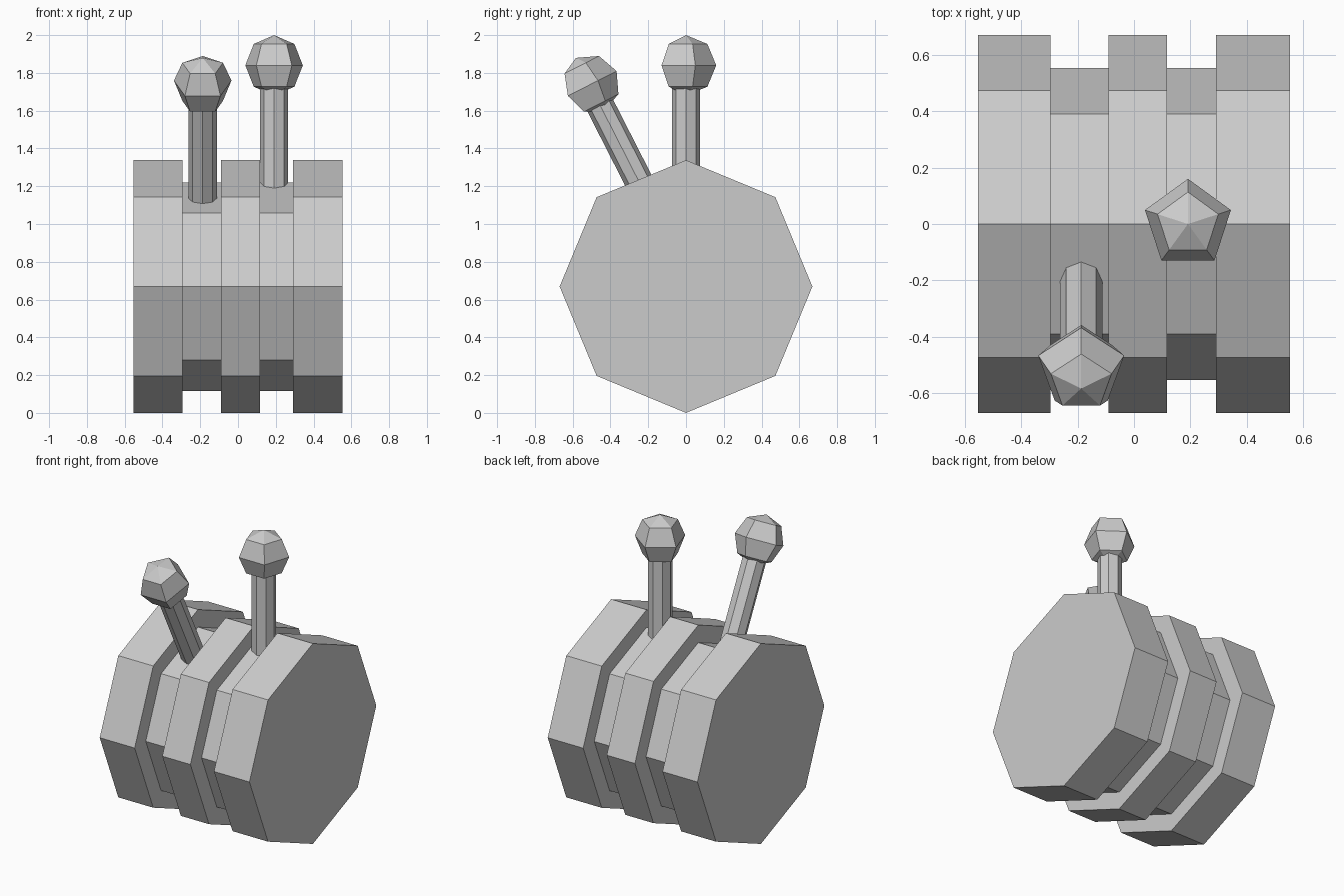
import bpy, bmesh
from math import sin, cos, pi, radians
from mathutils import Matrix

if "Cube" in bpy.data.objects:
    bpy.data.objects.remove(bpy.data.objects["Cube"])

AXIS_Z = 0.669  # height of the drum axis


def make_object(name, bm):
    bmesh.ops.recalc_face_normals(bm, faces=bm.faces)
    mesh = bpy.data.meshes.new(name)
    bm.to_mesh(mesh)
    bm.free()
    obj = bpy.data.objects.new(name, mesh)
    bpy.context.collection.objects.link(obj)
    return obj


# Stepped octagonal drum: (x, radius) profile swept around the x axis
R, G = 0.669, 0.552
profile = [(-0.553, R), (-0.295, R), (-0.295, G), (-0.091, G), (-0.091, R),
           (0.117, R), (0.117, G), (0.291, G), (0.291, R), (0.553, R)]
bm = bmesh.new()
rings = [[bm.verts.new((x, r * cos(i * pi / 4), AXIS_Z + r * sin(i * pi / 4)))
          for i in range(8)] for x, r in profile]
for a, b in zip(rings, rings[1:]):
    for i in range(8):
        j = (i + 1) % 8
        bm.faces.new((a[i], a[j], b[j], b[i]))
bm.faces.new(rings[0])
bm.faces.new(rings[-1])
make_object("drum", bm)


def lever(side, knob_centre, tilt):
    """Octagonal rod with a five-sided ball knob, leaning towards -y by tilt."""
    place = Matrix.Translation(knob_centre) @ Matrix.Rotation(radians(tilt), 4, 'X')

    # Rod, sunk into the drum groove
    length = 0.85
    bm = bmesh.new()
    bmesh.ops.create_cone(bm, cap_ends=True, segments=8, radius1=0.075,
                          radius2=0.075, depth=length,
                          matrix=Matrix.Translation((0, 0, -length / 2)))
    make_object(side + "_lever_rod", bm).matrix_world = place

    # Knob, one corner pointing to +y
    bm = bmesh.new()
    bmesh.ops.create_uvsphere(bm, u_segments=5, v_segments=4, radius=0.16)
    far = max((v.co for v in bm.verts), key=lambda c: c.y)
    if abs(far.x) > 0.01:
        bmesh.ops.rotate(bm, verts=bm.verts,
                         matrix=Matrix.Rotation(pi / 2, 3, 'Z'))
        ring = [v.co for v in bm.verts if abs(v.co.z) < 0.01]
        if max(c.y for c in ring) < 0.155:
            bmesh.ops.rotate(bm, verts=bm.verts,
                             matrix=Matrix.Rotation(pi, 3, 'Z'))
    make_object(side + "_lever_knob", bm).matrix_world = place


lever("right", (0.191, 0, 1.84), 0)
lever("left", (-0.187, -0.51, 1.737), 27)
